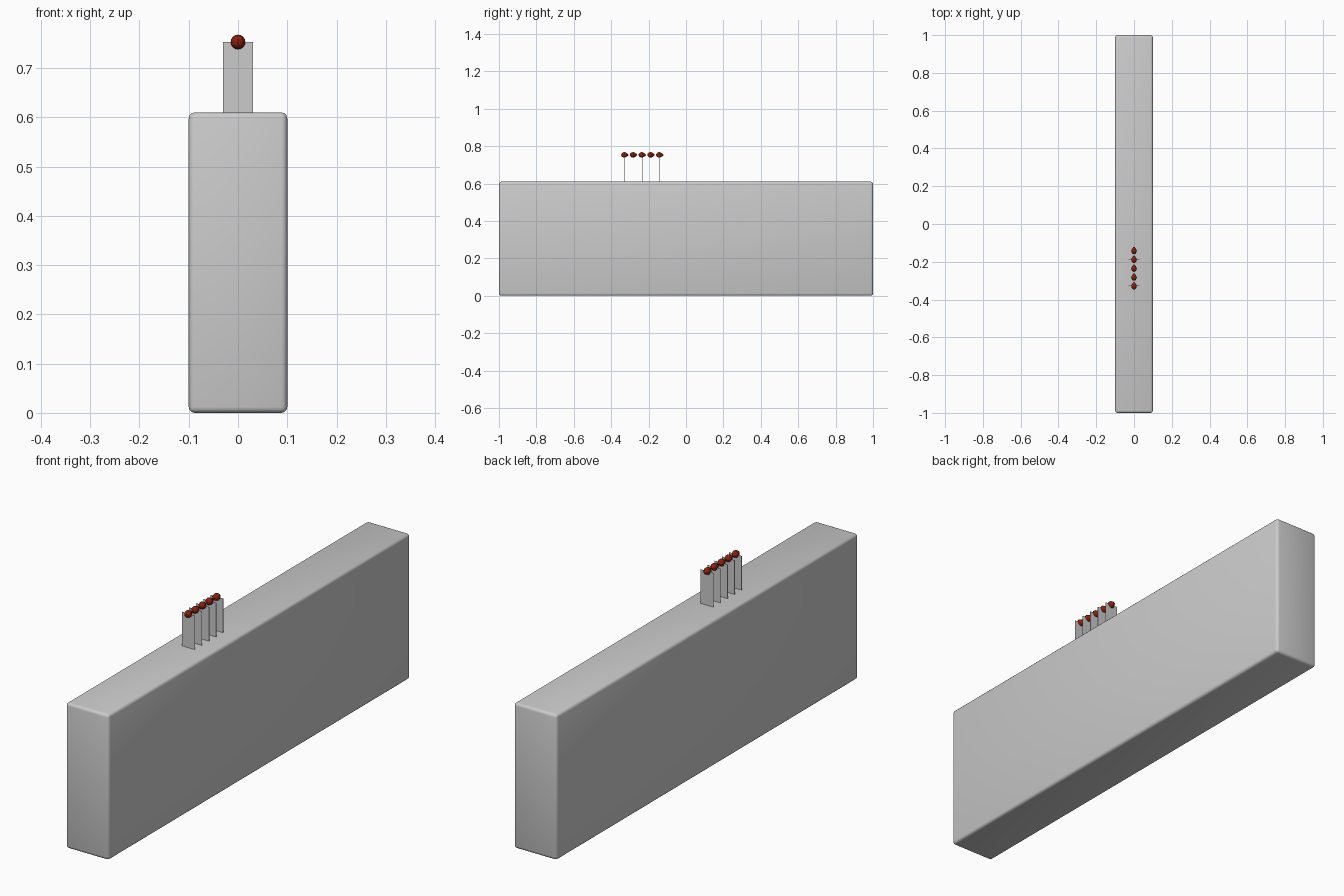
import bpy
import bmesh

# Remove the default cube
cube = bpy.data.objects.get("Cube")
if cube:
    bpy.data.objects.remove(cube, do_unlink=True)


def make_material(name, color):
    mat = bpy.data.materials.new(name)
    mat.use_nodes = True
    mat.diffuse_color = (*color, 1)
    mat.node_tree.nodes["Principled BSDF"].inputs["Base Color"].default_value = (*color, 1)
    return mat


def make_object(name, bm, mat, smooth=True):
    mesh = bpy.data.meshes.new(name)
    for face in bm.faces:
        face.smooth = smooth
    bm.to_mesh(mesh)
    bm.free()
    mesh.materials.append(mat)
    obj = bpy.data.objects.new(name, mesh)
    bpy.context.collection.objects.link(obj)
    return obj


grey = make_material("light grey", (0.6, 0.6, 0.6))
red = make_material("dark red", (0.25, 0.015, 0.005))

# Long upright body with small rounded edges
HEIGHT = 0.61
bm = bmesh.new()
bmesh.ops.create_cube(bm, size=1)
bmesh.ops.scale(bm, vec=(0.2, 2, HEIGHT), verts=bm.verts)
bmesh.ops.translate(bm, vec=(0, 0, HEIGHT / 2), verts=bm.verts)
bmesh.ops.bevel(bm, geom=bm.edges[:], offset=0.012, segments=3,
                profile=0.5, affect='EDGES')
make_object("body", bm, grey)

# Row of thin upright blades, each with a pointed bead on its top edge
TOP = 0.753
for i in range(5):
    y = -0.327 + i * 0.0467

    bm = bmesh.new()
    bmesh.ops.create_cube(bm, size=1)
    bmesh.ops.scale(bm, vec=(0.06, 0.001, TOP - HEIGHT), verts=bm.verts)
    bmesh.ops.translate(bm, vec=(0, y, (TOP + HEIGHT) / 2), verts=bm.verts)
    make_object(f"blade_{i + 1}", bm, grey, smooth=False)

    bm = bmesh.new()
    bmesh.ops.create_uvsphere(bm, u_segments=12, v_segments=8, radius=1)
    for v in bm.verts:
        # Narrow the bead toward the back
        taper = 1 - 0.5 * max(v.co.y, 0)
        v.co.x *= 0.015 * taper
        v.co.z *= 0.015 * taper
        v.co.y *= 0.02
    bmesh.ops.translate(bm, vec=(0, y, TOP), verts=bm.verts)
    make_object(f"bead_{i + 1}", bm, red, smooth=False)
